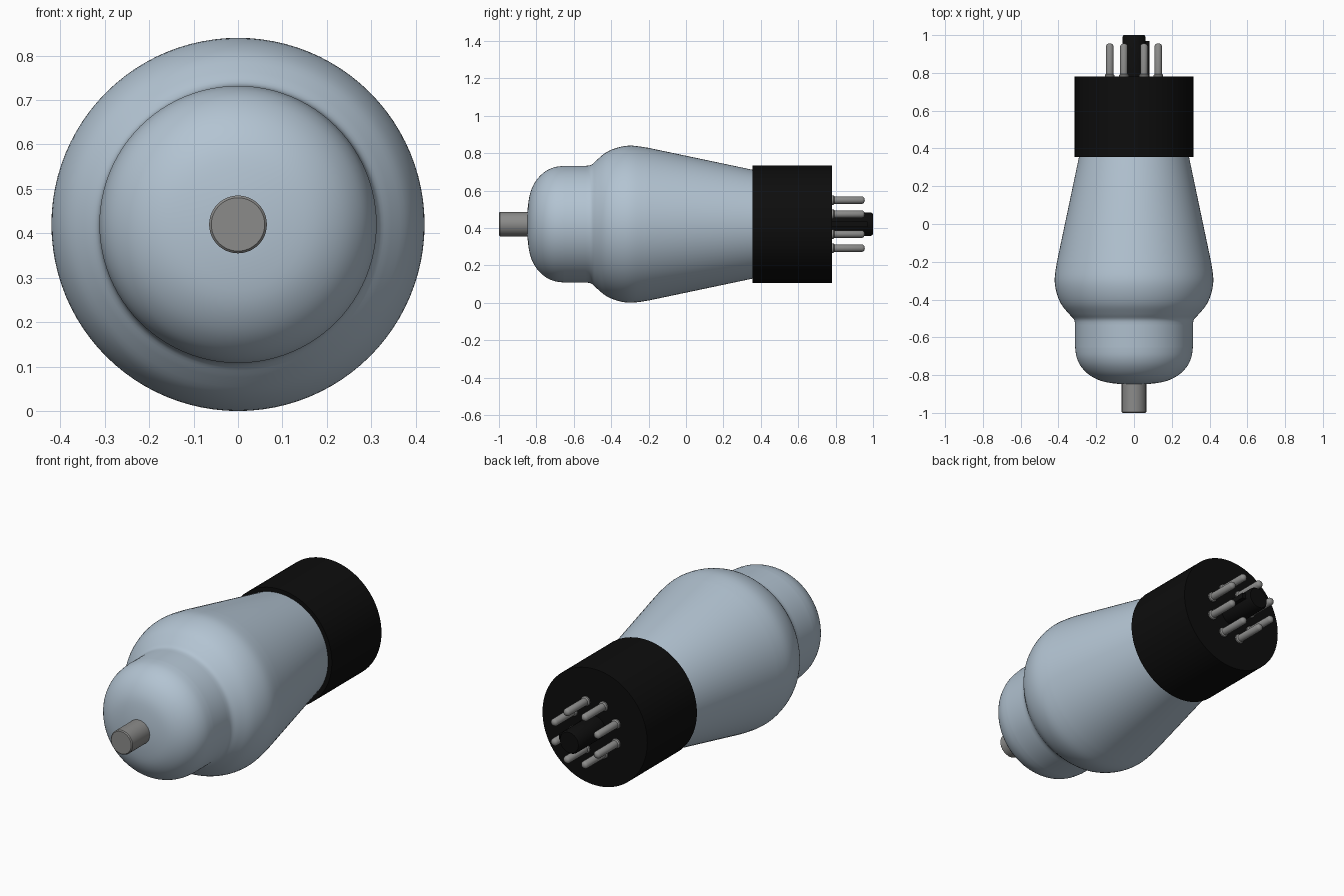
import bpy, bmesh, math
from mathutils import Matrix, Vector

if "Cube" in bpy.data.objects:
    bpy.data.objects.remove(bpy.data.objects["Cube"], do_unlink=True)

AXIS_Z = 0.42  # height of the tube's long axis, which runs along y


def material(name, rgb):
    m = bpy.data.materials.new(name)
    m.use_nodes = True
    m.diffuse_color = (*rgb, 1)
    m.node_tree.nodes["Principled BSDF"].inputs["Base Color"].default_value = (*rgb, 1)
    return m


GLASS = material("pale blue glass", (0.45, 0.55, 0.645))
BLACK = material("black plastic", (0.004, 0.004, 0.004))
METAL = material("grey metal", (0.26, 0.26, 0.255))


def finish(bm, name, mat, x=0, z=0):
    bmesh.ops.recalc_face_normals(bm, faces=bm.faces)
    me = bpy.data.meshes.new(name)
    bm.to_mesh(me)
    bm.free()
    me.materials.append(mat)
    ob = bpy.data.objects.new(name, me)
    ob.location = (x, 0, AXIS_Z + z)
    bpy.context.collection.objects.link(ob)
    bpy.ops.object.select_all(action='DESELECT')
    ob.select_set(True)
    bpy.context.view_layer.objects.active = ob
    bpy.ops.object.shade_smooth_by_angle(angle=math.radians(35))
    return ob


def lathe(name, profile, mat, steps=64, x=0, z=0):
    """Turn a list of (y, radius) points around the y axis."""
    bm = bmesh.new()
    verts = [bm.verts.new((r, y, 0)) for y, r in profile]
    edges = [bm.edges.new(pair) for pair in zip(verts, verts[1:])]
    bmesh.ops.spin(bm, geom=verts + edges, cent=(0, 0, 0), axis=(0, 1, 0),
                   angle=math.tau, steps=steps, use_merge=True)
    bmesh.ops.remove_doubles(bm, verts=bm.verts, dist=1e-5)
    return finish(bm, name, mat, x, z)


def smooth_curve(pts, n=4):
    """Catmull-Rom subdivision of a profile."""
    p = [Vector(q) for q in [pts[0], *pts, pts[-1]]]
    out = []
    for a, b, c, d in zip(p, p[1:], p[2:], p[3:]):
        for i in range(n):
            t = i / n
            out.append(0.5 * (2 * b + (c - a) * t + (2 * a - 5 * b + 4 * c - d) * t * t
                              + (3 * b - a - 3 * c + d) * t ** 3))
    return [tuple(v) for v in out] + [pts[-1]]


# Glass envelope: rounded dome, neck, shoulder, then a straight taper
dome = smooth_curve([(-0.85, 0), (-0.847, 0.08), (-0.832, 0.17), (-0.80, 0.235),
                     (-0.755, 0.28), (-0.705, 0.304), (-0.65, 0.312)])
shoulder = smooth_curve([(-0.535, 0.312), (-0.505, 0.318), (-0.475, 0.345), (-0.425, 0.385),
                         (-0.36, 0.411), (-0.29, 0.42), (-0.20, 0.408)])
lathe("glass_envelope", dome + shoulder + [(0.37, 0.288)], GLASS, 96)

# Metal cap at the front tip
lathe("top_cap", [(-0.82, 0.065), (-0.995, 0.065), (-1.0, 0.060), (-1.0, 0)], METAL, 48)

# Black base
lathe("base", [(0.355, 0), (0.355, 0.314), (0.78, 0.314), (0.78, 0)], BLACK, 96)

# Central locating post with its key
lathe("locating_post", [(0.77, 0.062), (0.99, 0.062), (1.0, 0.055), (1.0, 0)], BLACK, 40)
bm = bmesh.new()
bmesh.ops.create_cube(bm, size=1, matrix=Matrix.Translation((0.06, 0.87, 0))
                      @ Matrix.Diagonal((0.044, 0.20, 0.03, 1)))
finish(bm, "post_key", BLACK)

# Ring of eight contact pins with collars and rounded ends
pin = [(0.77, 0.026), (0.788, 0.026), (0.794, 0.020), (0.943, 0.020),
       (0.951, 0.015), (0.955, 0.007), (0.956, 0)]
for i in range(8):
    a = math.tau * (i + 0.5) / 8
    lathe(f"contact_pin_{i + 1}", pin, METAL, 20, 0.139 * math.cos(a), 0.139 * math.sin(a))
